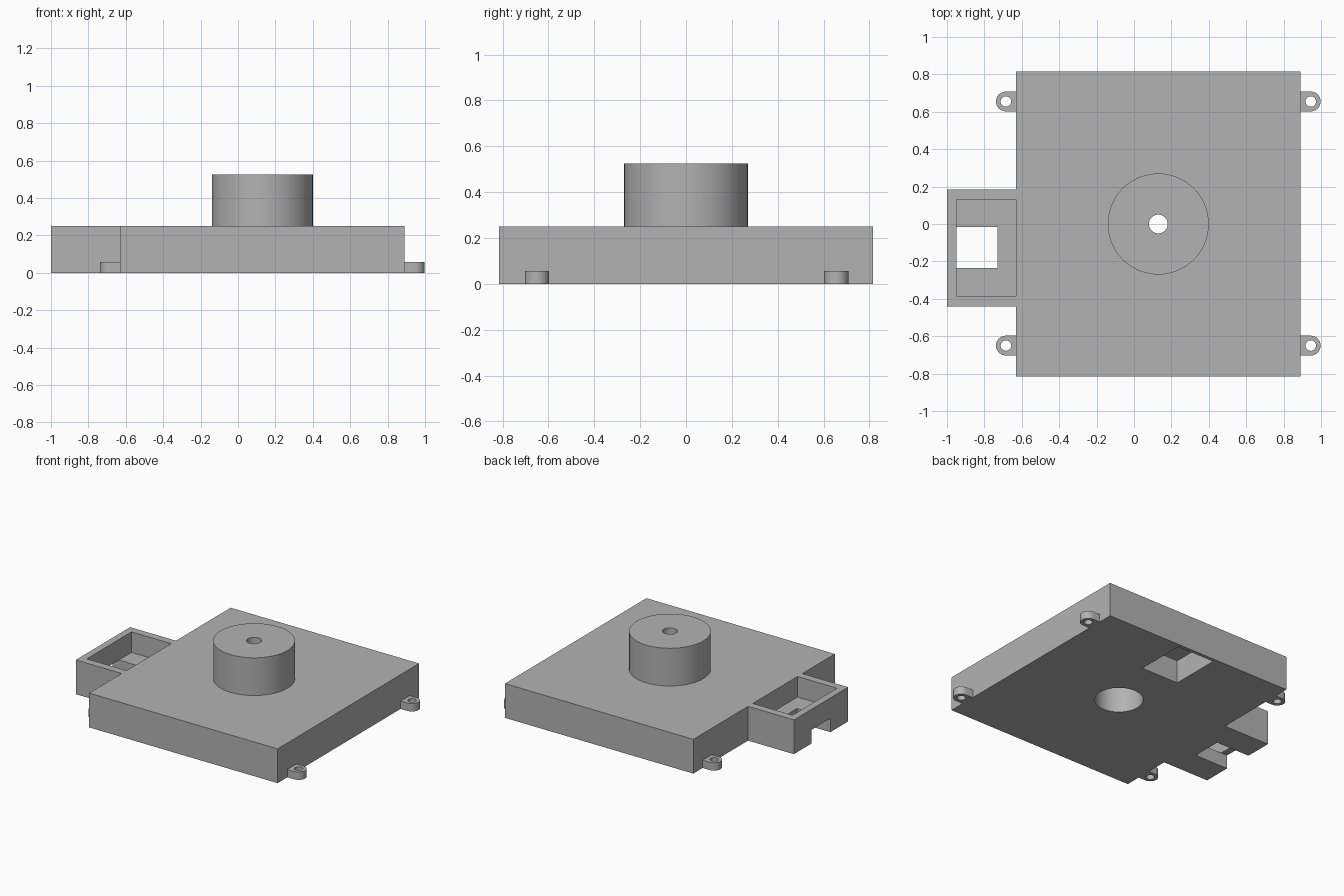
import bpy, bmesh, math
from mathutils import Matrix, Vector

default = bpy.data.objects.get("Cube")
if default:
    bpy.data.objects.remove(default, do_unlink=True)

# Single plain grey material
grey = bpy.data.materials.new("matte grey")
grey.use_nodes = True
colour = (0.45, 0.45, 0.45, 1)
grey.diffuse_color = colour
grey.node_tree.nodes["Principled BSDF"].inputs["Base Color"].default_value = colour


def finish(name, bm):
    mesh = bpy.data.meshes.new(name)
    bmesh.ops.recalc_face_normals(bm, faces=bm.faces)
    bm.to_mesh(mesh)
    bm.free()
    mesh.materials.append(grey)
    obj = bpy.data.objects.new(name, mesh)
    bpy.context.collection.objects.link(obj)
    return obj


def block(name, low, high):
    low, high = Vector(low), Vector(high)
    bm = bmesh.new()
    bmesh.ops.create_cube(bm, size=1, matrix=Matrix.Translation((low + high) / 2)
                          @ Matrix.Diagonal((high - low).to_4d()))
    return finish(name, bm)


def cylinder(name, x, y, radius, bottom, top, sides=64):
    bm = bmesh.new()
    bmesh.ops.create_cone(bm, cap_ends=True, segments=sides, radius1=radius, radius2=radius,
                          depth=top - bottom,
                          matrix=Matrix.Translation((x, y, (bottom + top) / 2)))
    return finish(name, bm)


def select(obj):
    bpy.ops.object.select_all(action="DESELECT")
    obj.select_set(True)
    bpy.context.view_layer.objects.active = obj


def cut(obj, *cutters):
    for cutter in cutters:
        cutter.hide_render = True
        select(obj)
        mod = obj.modifiers.new("cut", "BOOLEAN")
        mod.operation, mod.solver, mod.object = "DIFFERENCE", "EXACT", cutter
        bpy.ops.object.modifier_apply(modifier=mod.name)
        bpy.data.objects.remove(cutter, do_unlink=True)


MID = 0.13            # x centre of the main body
HALF = 0.76           # half width of the main body
HEIGHT = 0.25
parts = []

# Main body with a round bore and a rectangular recess underneath
body = block("main_body", (MID - HALF, -0.815, 0), (MID + HALF, 0.815, HEIGHT))
cut(body,
    cylinder("bore", MID, 0, 0.16, -0.1, 0.45),
    block("recess", (-0.02, 0.42, -0.1), (0.28, 0.79, 0.168)))
parts.append(body)

# Round boss, hollow from below, with a small shaft hole
boss = cylinder("boss", MID, 0, 0.27, HEIGHT, 0.525)
cut(boss,
    cylinder("bore", MID, 0, 0.16, 0.1, 0.45),
    cylinder("shaft_hole", MID, 0, 0.05, 0.1, 0.7, 48))
parts.append(boss)

# Side box: open pocket on top, window through the floor and outer wall
side = MID - HALF
box = block("side_box", (-1, -0.44, 0), (side, 0.185, HEIGHT))
cut(box,
    block("pocket", (-0.95, -0.385, 0.1), (side + 0.1, 0.13, 0.4)),
    block("window", (-1.1, -0.235, -0.1), (-0.73, -0.015, 0.1)))
parts.append(box)


# Rounded mounting tabs at the four corners
def tab(name, sx, y):
    edge, centre, radius = MID + sx * HALF, MID + sx * 0.815, 0.053
    outline = [(edge, y - radius)]
    for i in range(17):
        a = -math.pi / 2 + math.pi * i / 16
        outline.append((centre + sx * radius * math.cos(a), y + radius * math.sin(a)))
    outline.append((edge, y + radius))
    bm = bmesh.new()
    face = bm.faces.new([bm.verts.new((px, py, 0)) for px, py in outline])
    new = bmesh.ops.extrude_face_region(bm, geom=[face])["geom"]
    bmesh.ops.translate(bm, vec=(0, 0, 0.057),
                        verts=[v for v in new if isinstance(v, bmesh.types.BMVert)])
    obj = finish(name, bm)
    cut(obj, cylinder("screw_hole", centre, y, 0.028, -0.1, 0.2, 32))
    return obj


for sx, side_name in ((-1, "right"), (1, "left")):
    for y, end_name in ((-0.65, "front"), (0.655, "back")):
        parts.append(tab(f"{end_name}_{side_name}_tab", sx, y))

# Smooth the round walls, keep edges sharp
for part in parts:
    select(part)
    bpy.ops.object.shade_smooth_by_angle(angle=math.radians(30))
